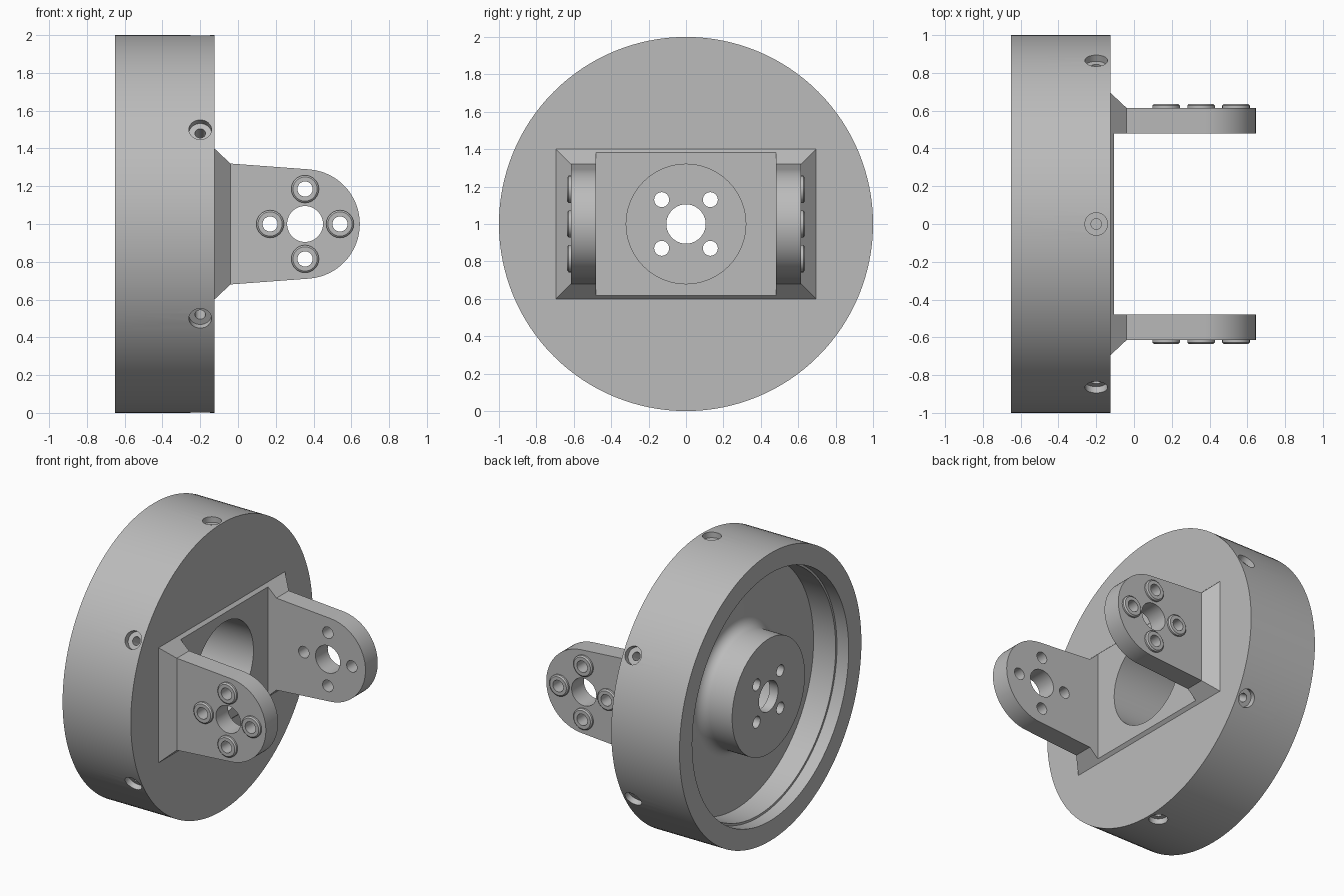
import bpy, bmesh, math
from mathutils import Matrix, Vector

cube = bpy.data.objects.get("Cube")
if cube:
    bpy.data.objects.remove(cube, do_unlink=True)

grey = bpy.data.materials.new("machined_grey")
grey.use_nodes = True
grey.diffuse_color = (0.5, 0.5, 0.5, 1)
grey.node_tree.nodes["Principled BSDF"].inputs["Base Color"].default_value = (0.5, 0.5, 0.5, 1)

CENTRE = Vector((0, 0, 1))
FRONT, BACK, FLOOR = -0.125, -0.65, -0.39
ARM_IN, ARM_OUT, TIP_X, EYE_X = 0.48, 0.615, -0.04, 0.355
BORE = 0.32


def finish(name, bm):
    bmesh.ops.remove_doubles(bm, verts=bm.verts, dist=1e-5)
    bmesh.ops.recalc_face_normals(bm, faces=bm.faces)
    mesh = bpy.data.meshes.new(name)
    bm.to_mesh(mesh)
    bm.free()
    mesh.materials.append(grey)
    obj = bpy.data.objects.new(name, mesh)
    bpy.context.collection.objects.link(obj)
    return obj


def lathe(name, profile, origin, direction, steps=48):
    """Revolve closed (along, radius) points about a line from origin."""
    bm = bmesh.new()
    turn = Vector(direction).to_track_quat("Z", "Y").to_matrix().to_4x4()
    frame = Matrix.Translation(origin) @ turn
    rings = []
    for along, r in profile:
        rings.append([bm.verts.new(frame @ Vector((r * math.cos(2 * math.pi * k / steps),
                                                   r * math.sin(2 * math.pi * k / steps), along)))
                      for k in range(steps)])
    for i, ring in enumerate(rings):
        nxt = rings[(i + 1) % len(rings)]
        if profile[i][1] == 0 and profile[(i + 1) % len(rings)][1] == 0:
            continue
        for k in range(steps):
            j = (k + 1) % steps
            bm.faces.new((ring[k], ring[j], nxt[j], nxt[k]))
    bmesh.ops.dissolve_degenerate(bm, edges=bm.edges, dist=1e-6)
    return finish(name, bm)


def rod(origin, direction, radius, length):
    return lathe("cutter", [(0, 0), (0, radius), (length, radius), (length, 0)], origin, direction)


def prism(name, outline, to_3d, lo, hi):
    """Loft a 2D outline between two levels."""
    bm = bmesh.new()
    a = [bm.verts.new(to_3d(p, lo)) for p in outline]
    b = [bm.verts.new(to_3d(p, hi)) for p in outline]
    bm.faces.new(a)
    bm.faces.new(b[::-1])
    for i in range(len(a)):
        j = (i + 1) % len(a)
        bm.faces.new((a[i], a[j], b[j], b[i]))
    return finish(name, bm)


def cut(obj, cutters):
    for c in cutters:
        c.hide_render = True
        mod = obj.modifiers.new("cut", "BOOLEAN")
        mod.operation, mod.solver, mod.object = "DIFFERENCE", "EXACT", c
    bpy.context.view_layer.update()
    result = obj.evaluated_get(bpy.context.evaluated_depsgraph_get())
    mesh = bpy.data.meshes.new_from_object(result)
    obj.modifiers.clear()
    obj.data = mesh
    for c in cutters:
        bpy.data.objects.remove(c, do_unlink=True)


# Drum with rear cavity, filleted hub and front bore
fillet = [(FLOOR - 0.07 * (1 - math.sin(t)), 0.47 - 0.07 * math.cos(t))
          for t in (math.pi / 2 * k / 6 for k in range(7))]
fillet = [(FLOOR - 0.07 + 0.07 * math.sin(k * math.pi / 12),
           0.47 - 0.07 * math.cos(k * math.pi / 12)) for k in range(7)]
profile = [(-0.57, 0.105), (-0.635, 0.105), (-0.635, 0.4)] + fillet + [
    (FLOOR, 0.845), (-0.56, 0.845), (-0.56, 0.86), (BACK, 0.86), (BACK, 1.0),
    (FRONT, 1.0), (FRONT, BORE), (-0.57, BORE)]
drum = lathe("drum", profile, CENTRE, (1, 0, 0), 128)

# Rim screw sockets and hub bolt holes
cutters = []
for k in range(6):
    a = math.radians(30 + 60 * k)
    out = Vector((0, math.cos(a), math.sin(a)))
    socket = [(0, 0), (0, 0.028), (0.1, 0.028), (0.1, 0.06), (0.2, 0.06), (0.2, 0)]
    cutters.append(lathe("cutter", socket, CENTRE + Vector((-0.2, 0, 0)) + out * 0.86, out, 32))
for sy in (-1, 1):
    for sz in (-1, 1):
        cutters.append(rod(CENTRE + Vector((-0.7, 0.13 * sy, 0.13 * sz)), (1, 0, 0), 0.04, 0.2))
cut(drum, cutters)

# Tapered yoke base, with a slot between the arms and the bore through it
corners = [(-1, -1), (1, -1), (1, 1), (-1, 1)]


def taper(p, x):
    grow = (TIP_X - x) * 0.94
    return Vector((x, p[0] * (ARM_OUT + grow), 1 + p[1] * (0.32 + grow)))


base = prism("yoke_base", corners, taper, FRONT - 0.002, TIP_X)
slot = prism("cutter", corners, lambda p, x: Vector((x, p[0] * ARM_IN, 1 + p[1] * 0.6)), -0.105, 0.1)
bore = rod(CENTRE + Vector((-0.3, 0, 0)), (1, 0, 0), BORE, 0.5)
cut(base, [slot, bore])

# Rounded arms with bearing eye, bolt holes and raised collars
lean = math.radians(86)
outline = [(TIP_X, -0.32)]
for k in range(33):
    a = -lean + 2 * lean * k / 32
    outline.append((EYE_X + 0.29 * math.cos(a), 0.29 * math.sin(a)))
outline.append((TIP_X, 0.32))
parts = [drum, base]
for side, label in ((1, "back"), (-1, "front")):
    arm = prism(label + "_arm", outline, lambda p, y: Vector((p[0], y, 1 + p[1])),
                side * ARM_IN, side * ARM_OUT)
    eye = Vector((EYE_X, 0, 1))
    out = Vector((0, side, 0))
    cutters = [rod(eye + out * 0.4, out, 0.095, 0.4)]
    for k in range(4):
        a = k * math.pi / 2
        spot = eye + 0.185 * Vector((math.cos(a), 0, math.sin(a)))
        cutters.append(rod(spot + out * 0.4, out, 0.04, 0.4))
        collar = [(-0.002, 0.04), (0.02, 0.04), (0.02, 0.064), (0.012, 0.073), (-0.002, 0.073)]
        parts.append(lathe(f"{label}_collar_{k + 1}", collar, spot + out * ARM_OUT, out))
    cut(arm, cutters)
    parts.append(arm)

# Smooth the round surfaces and keep edges crisp
bpy.ops.object.select_all(action="DESELECT")
for obj in parts:
    obj.select_set(True)
bpy.context.view_layer.objects.active = drum
bpy.ops.object.shade_smooth_by_angle(angle=math.radians(25))
